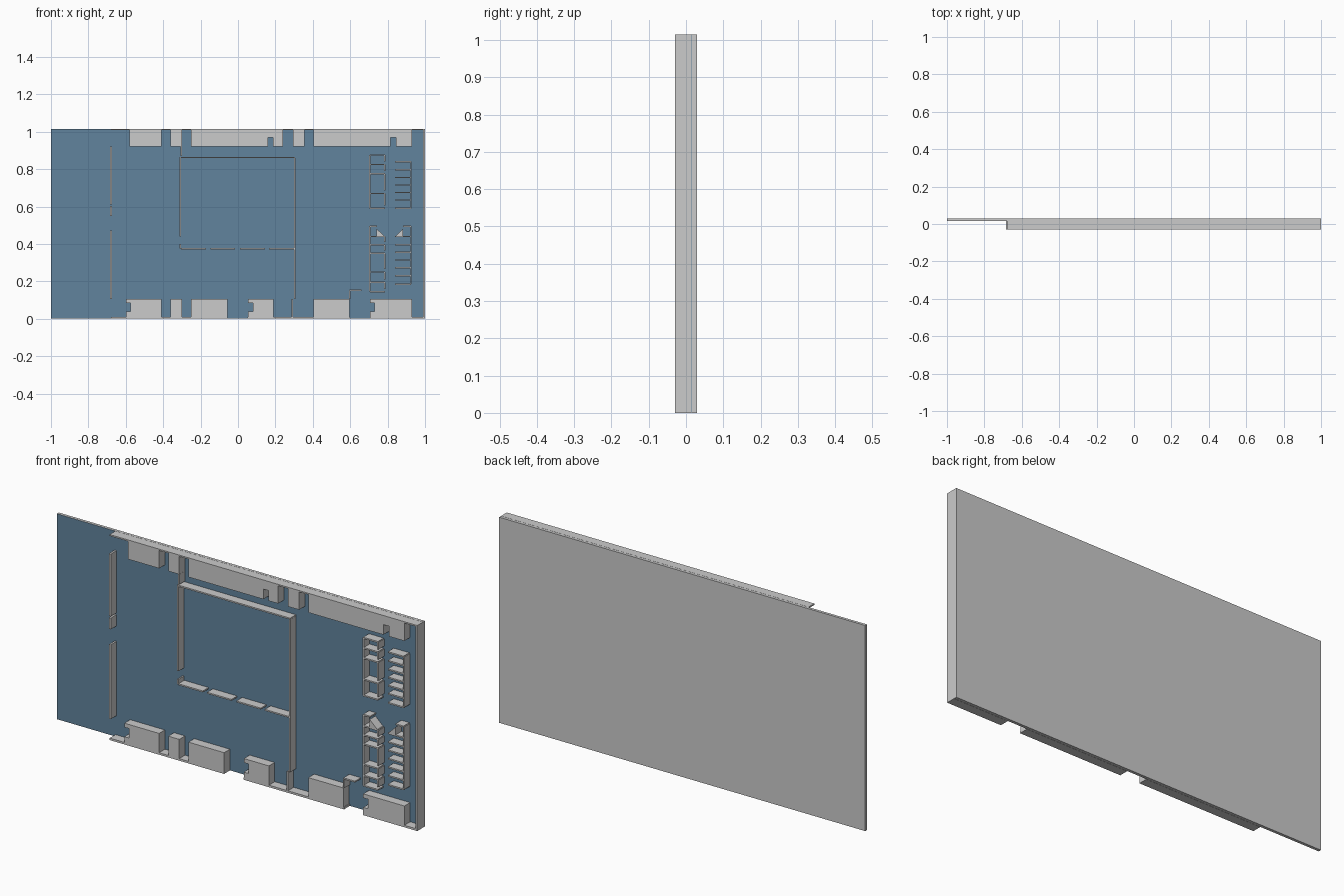
import bpy, bmesh

if "Cube" in bpy.data.objects:
    bpy.data.objects.remove(bpy.data.objects["Cube"])

FRONT, FLOOR, BACK = -0.03, 0.015, 0.03
T = 0.007  # thin wall thickness


def prisms(name, profiles, y0=FRONT, y1=FLOOR, color=None):
    """One object made of x-z profiles extruded from y0 to y1."""
    bm = bmesh.new()
    for pts in profiles:
        face = bm.faces.new([bm.verts.new((x, y0, z)) for x, z in pts])
        ext = bmesh.ops.extrude_face_region(bm, geom=[face])
        verts = [g for g in ext["geom"] if isinstance(g, bmesh.types.BMVert)]
        bmesh.ops.translate(bm, vec=(0, y1 - y0, 0), verts=verts)
    bmesh.ops.recalc_face_normals(bm, faces=bm.faces[:])
    mesh = bpy.data.meshes.new(name)
    bm.to_mesh(mesh)
    bm.free()
    obj = bpy.data.objects.new(name, mesh)
    bpy.context.collection.objects.link(obj)
    if color:
        mat = bpy.data.materials.new(name + "_blue")
        mat.diffuse_color = color
        mat.use_nodes = True
        mat.node_tree.nodes["Principled BSDF"].inputs["Base Color"].default_value = mat.diffuse_color
        mesh.materials.append(mat)
    return obj


def rect(x0, x1, z0, z1):
    return [(x0, z0), (x1, z0), (x1, z1), (x0, z1)]


def hwall(x0, x1, z):
    return rect(x0, x1, z - T / 2, z + T / 2)


def vwall(x, z0, z1):
    return rect(x - T / 2, x + T / 2, z0, z1)


# Back slab and blue floor sheet
prisms("base_slab", [rect(-1, 1, 0, 1.015)], FLOOR + 0.001, BACK)
prisms("blue_floor", [rect(-1, 1, 0.001, 1.014)], FLOOR, FLOOR + 0.001,
       (0.12, 0.23, 0.34, 1))

# Outer walls, with two doorways in the lower one
prisms("outer_walls", [
    rect(-0.68, 0.99, 1.008, 1.015),
    rect(0.99, 1, 0, 1.015),
    rect(-0.68, -0.055, 0, 0.01),
    rect(0.05, 0.6, 0, 0.01),
    rect(0.705, 0.99, 0, 0.01),
])

# Solid blocks along the top edge, two with a small notch
Z0, Z1, ZN = 0.92, 1.008, 0.97


def top_block(x0, x1, notch=None):
    pts = [(x1, Z0), (x1, Z1), (x0, Z1), (x0, Z0)]
    if notch:
        a, b = notch
        pts += [(a, Z0), (a, ZN), (b, ZN), (b, Z0)]
    return pts


prisms("top_blocks", [
    top_block(-0.58, -0.41), top_block(-0.36, -0.30),
    top_block(-0.25, 0.24, (0.16, 0.188)),
    top_block(0.295, 0.355),
    top_block(0.405, 0.93, (0.815, 0.845)),
])


# Solid blocks along the bottom edge, some with a notch in the left side
def notched(x0, x1):
    n = x0 + 0.026
    return [(x0, 0.01), (x1, 0.01), (x1, 0.105), (x0, 0.105),
            (x0, 0.085), (n, 0.085), (n, 0.038), (x0, 0.038)]


prisms("bottom_blocks",
       [rect(a, b, 0.01, 0.105) for a, b in
        [(-0.36, -0.30), (-0.25, -0.055), (0.405, 0.597)]]
       + [notched(a, b) for a, b in
          [(-0.60, -0.41), (0.053, 0.19), (0.705, 0.93)]])

# Dividing wall on the left
prisms("left_partition", [rect(-0.684, -0.674, a, b) for a, b in
                          [(0.105, 0.472), (0.548, 0.604), (0.612, 0.92)]])

# Central room with four dashes in its lower wall
prisms("central_room", [
    vwall(-0.308, 0.44, 0.86), vwall(-0.308, 0.375, 0.40),
    vwall(-0.303, 0.87, 0.92),
    hwall(-0.312, 0.306, 0.862),
    vwall(0.303, 0.105, 0.859), vwall(0.29, 0.01, 0.105),
] + [hwall(a, a + 0.133, 0.375) for a in (-0.304, -0.148, 0.012, 0.167)])

# Small corner wall above the lower right doorway
prisms("corner_wall", [vwall(0.597, 0.105, 0.15), hwall(0.597, 0.66, 0.152)])


# Cubicles: left column is boxed with door gaps, right column is a comb
def boxed(levels):
    out = [hwall(0.705, 0.785, z) for z in levels]
    out.append(vwall(0.705, levels[0], levels[-1]))
    for a, b in zip(levels, levels[1:]):
        out.append(vwall(0.785, a + 0.015, b))
    return out


def comb(levels):
    return ([hwall(0.84, 0.925, z) for z in levels]
            + [vwall(0.925, levels[0], levels[-1])])


prisms("upper_boxed_cubicles", boxed([0.59, 0.67, 0.775, 0.825, 0.875]))
prisms("upper_comb_cubicles",
       comb([0.59, 0.635, 0.675, 0.715, 0.755, 0.797, 0.84]))
prisms("lower_boxed_cubicles",
       boxed([0.145, 0.195, 0.25, 0.35, 0.395, 0.44])
       + [vwall(0.705, 0.44, 0.495), hwall(0.705, 0.743, 0.495),
          [(0.74, 0.44), (0.785, 0.44), (0.74, 0.482)]])
prisms("lower_comb_cubicles",
       comb([0.185, 0.23, 0.272, 0.314, 0.355, 0.396, 0.44])
       + [vwall(0.925, 0.44, 0.495), hwall(0.882, 0.925, 0.495),
          [(0.84, 0.44), (0.882, 0.44), (0.882, 0.482)]])
